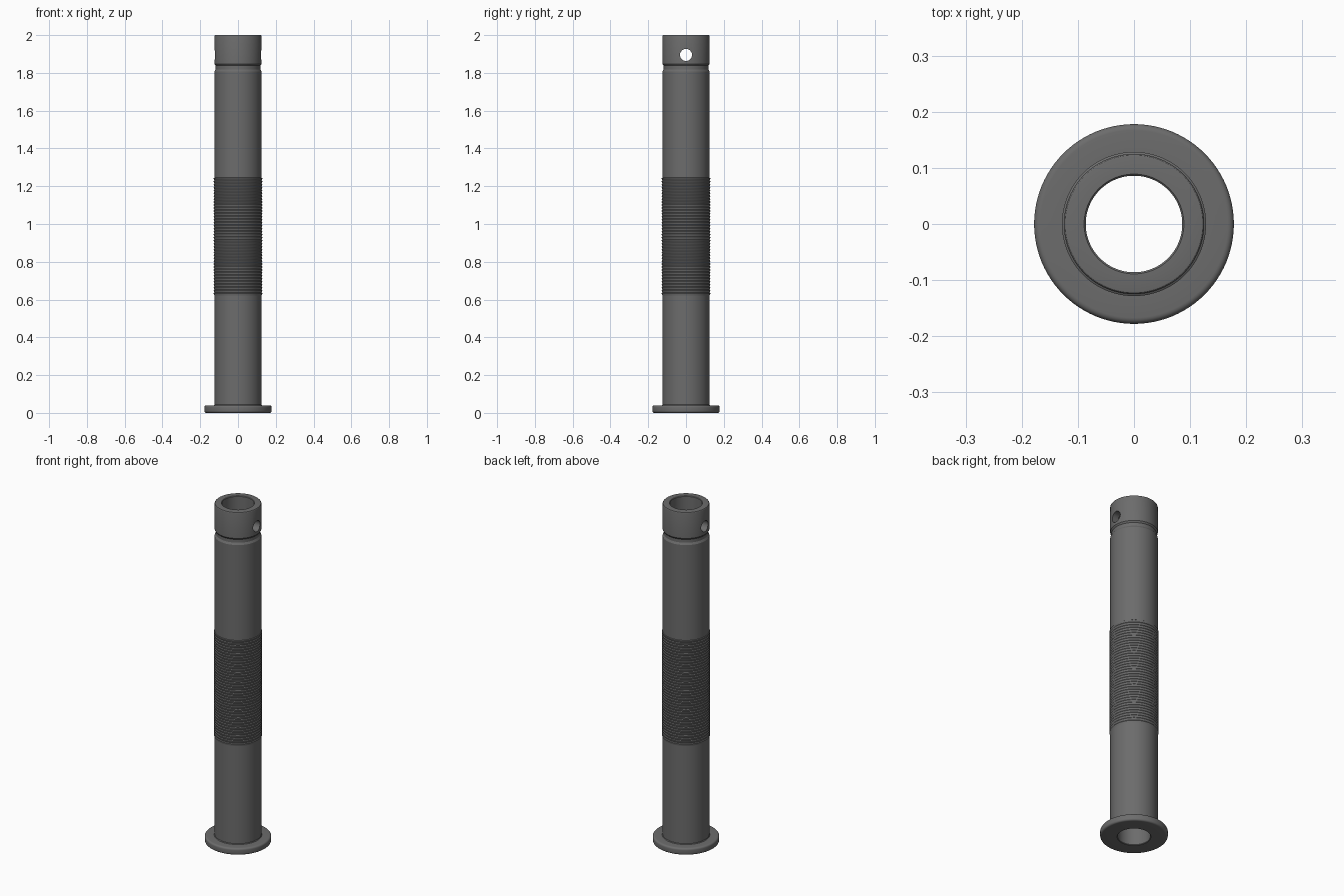
import bpy, bmesh
from math import pi, radians, cos, sin

cube = bpy.data.objects.get("Cube")
if cube:
    bpy.data.objects.remove(cube)

metal = bpy.data.materials.new("dark grey metal")
metal.use_nodes = True
GREY = (0.15, 0.15, 0.15, 1)
metal.diffuse_color = GREY
metal.node_tree.nodes["Principled BSDF"].inputs["Base Color"].default_value = GREY

BORE, TUBE, FLANGE, TOP = 0.086, 0.125, 0.178, 2.0
FLANGE_H, ROUND = 0.04, 0.011


def arc(r, z, radius, start, end, steps=5):
    """Rounded corner of a profile, as (radius, height) points."""
    angles = [radians(start + (end - start) * i / steps) for i in range(steps + 1)]
    return [(r + radius * cos(a), z + radius * sin(a)) for a in angles]


# Foot flange with rounded rim
profile = [(BORE, 0.003), (BORE + 0.003, 0)]
profile += arc(FLANGE - ROUND, ROUND, ROUND, -90, 0)
profile += arc(FLANGE - ROUND, FLANGE_H - ROUND, ROUND, 0, 90)
profile += [(TUBE + 0.003, FLANGE_H), (TUBE, FLANGE_H + 0.004)]

# Fine grip ridges around the middle
RIDGES, GRIP_LOW, GRIP_HIGH = 40, 0.62, 1.245
pitch = (GRIP_HIGH - GRIP_LOW) / RIDGES
profile.append((TUBE, GRIP_LOW))
for i in range(RIDGES):
    z = GRIP_LOW + i * pitch
    profile += [(TUBE, z + 0.15 * pitch), (0.1285, z + 0.65 * pitch), (0.1285, z + 0.85 * pitch)]
profile.append((TUBE, GRIP_HIGH))

# Neck groove below the collar, then the chamfered mouth
profile += [(TUBE, 1.808), (0.1185, 1.819), (0.1185, 1.838), (TUBE, 1.847)]
profile += arc(TUBE - 0.005, TOP - 0.005, 0.005, 0, 90, 3)
profile += [(BORE + 0.003, TOP), (BORE, TOP - 0.003)]

# Turn the closed profile into a hollow tube
bm = bmesh.new()
verts = [bm.verts.new((r, 0, z)) for r, z in profile]
edges = [bm.edges.new((a, b)) for a, b in zip(verts, verts[1:] + verts[:1])]
bmesh.ops.spin(bm, geom=verts + edges, cent=(0, 0, 0), axis=(0, 0, 1),
               angle=2 * pi, steps=96, use_merge=True)
bmesh.ops.remove_doubles(bm, verts=bm.verts, dist=1e-5)
bmesh.ops.recalc_face_normals(bm, faces=bm.faces)
mesh = bpy.data.meshes.new("hollow_tube")
bm.to_mesh(mesh)
bm.free()
mesh.materials.append(metal)
tube = bpy.data.objects.new("hollow_tube", mesh)
bpy.context.collection.objects.link(tube)

# Cross hole through both collar walls
bpy.ops.mesh.primitive_cylinder_add(vertices=32, radius=0.032, depth=0.5,
                                    location=(0, 0, 1.895), rotation=(0, pi / 2, 0))
cutter = bpy.context.object
cutter.name = "cross_hole_cutter"
cutter.data.materials.append(metal)
cut = tube.modifiers.new("cross hole", "BOOLEAN")
cut.operation, cut.solver, cut.object = "DIFFERENCE", "EXACT", cutter

bpy.ops.object.select_all(action="DESELECT")
tube.select_set(True)
bpy.context.view_layer.objects.active = tube
bpy.ops.object.modifier_apply(modifier=cut.name)
bpy.data.objects.remove(cutter)
bpy.ops.object.shade_smooth_by_angle(angle=radians(30))
